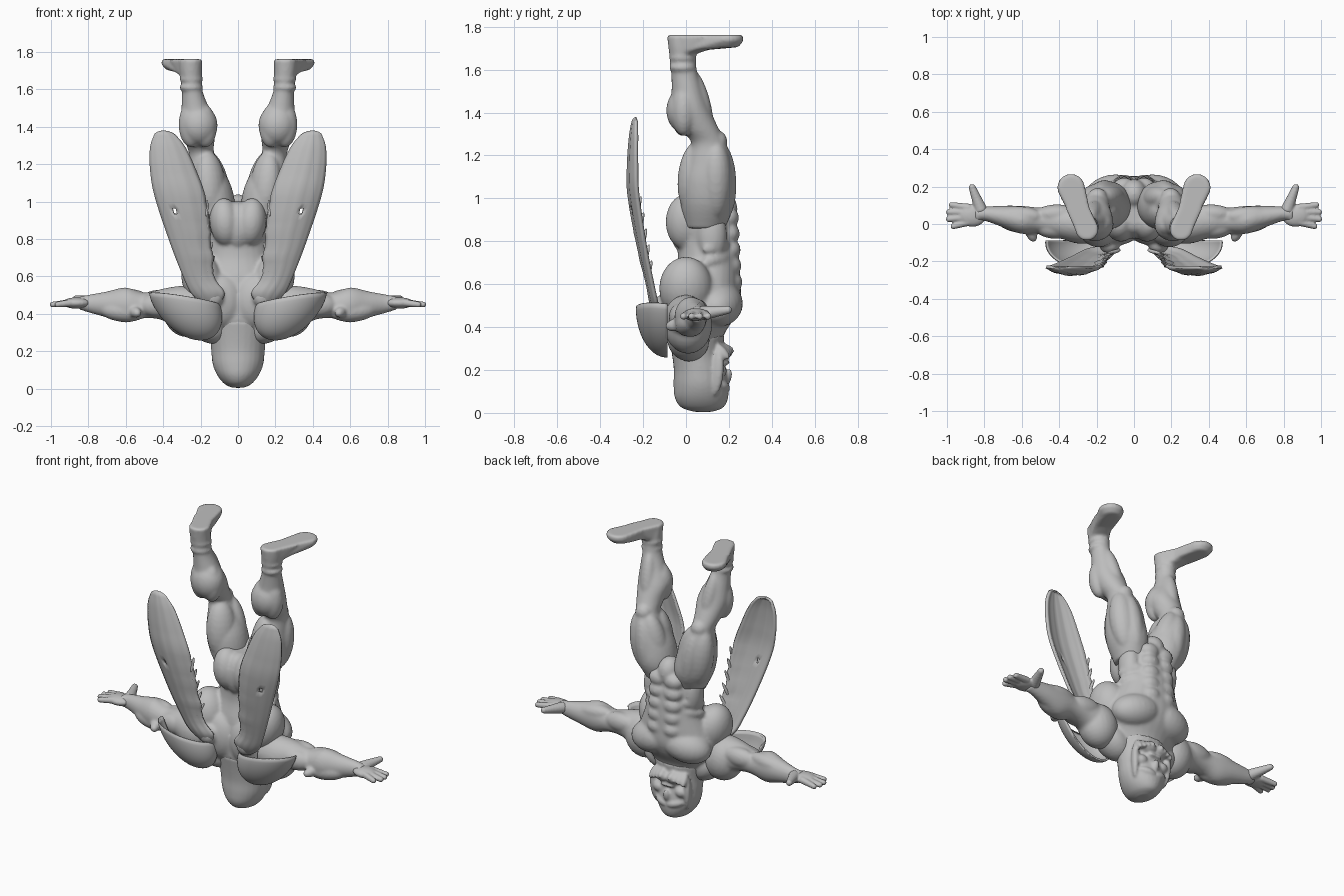
import bpy, bmesh, math, random
from mathutils import Vector, Matrix

random.seed(4)
cube = bpy.data.objects.get("Cube")
if cube:
    bpy.data.objects.remove(cube)

clay = bpy.data.materials.new("grey_clay")
clay.use_nodes = True
GREY = (0.52, 0.52, 0.52, 1)
clay.diffuse_color = GREY
clay.node_tree.nodes["Principled BSDF"].inputs["Base Color"].default_value = GREY


def ball(bm, c, r, tilt=(0, 0, 0)):
    """Ellipsoid at c with radii r, tilted in degrees about x, y, z."""
    m = Matrix.Translation(c)
    for axis, deg in zip("XYZ", tilt):
        m = m @ Matrix.Rotation(math.radians(deg), 4, axis)
    bmesh.ops.create_uvsphere(bm, u_segments=24, v_segments=16, radius=1,
                              matrix=m @ Matrix.Diagonal((*r, 1)))


def muscle(bm, a, b, w, d=None):
    """Spindle reaching from a to b, w wide and d deep."""
    a, b = Vector(a), Vector(b)
    m = Matrix.Translation((a + b) / 2) @ (b - a).to_track_quat("Z", "Y").to_matrix().to_4x4()
    bmesh.ops.create_uvsphere(bm, u_segments=20, v_segments=14, radius=1,
                              matrix=m @ Matrix.Diagonal((w, d or w, (b - a).length / 2, 1)))


def finger(bm, a, b, r, taper):
    """Row of shrinking balls from a to b."""
    for k in range(8):
        ball(bm, Vector(a).lerp(Vector(b), k / 7), [r - taper * k] * 3)


def curve_at(rows, t):
    """Catmull-Rom value of rows at parameter t."""
    i = min(int(t), len(rows) - 2)
    f = t - i
    p = [rows[min(max(i + k, 0), len(rows) - 1)] for k in (-1, 0, 1, 2)]
    return [b + f / 2 * (c - a + f * (2*a - 5*b + 4*c - d + f * (3*(b - c) + d - a)))
            for a, b, c, d in zip(*p)]


def loft(bm, rows, axis="z", n=28, steps=4):
    """Tube through rows of (x, y, z, radius 1, radius 2)."""
    rings = []
    for k in range((len(rows) - 1) * steps + 1):
        x, y, z, r1, r2 = curve_at(rows, k / steps)
        ring = []
        for j in range(n):
            c, s = math.cos(j * math.tau / n), math.sin(j * math.tau / n)
            off = (r1 * c, r2 * s, 0) if axis == "z" else (0, r1 * c, r2 * s)
            ring.append(bm.verts.new(Vector((x, y, z)) + Vector(off)))
        rings.append(ring)
    for a, b in zip(rings, rings[1:]):
        for j in range(n):
            bm.faces.new((a[j], a[(j + 1) % n], b[(j + 1) % n], b[j]))
    bm.faces.new(rings[0])
    bm.faces.new(rings[-1])


def finish(bm, name, voxel=0, mirror="after", solid=0, relax=5):
    """Turn bm into a mirrored object, fused by voxels or given a thickness."""
    bmesh.ops.recalc_face_normals(bm, faces=bm.faces[:])
    me = bpy.data.meshes.new(name)
    bm.to_mesh(me)
    bm.free()
    for p in me.polygons:
        p.use_smooth = True
    me.materials.append(clay)
    ob = bpy.data.objects.new(name, me)
    bpy.context.collection.objects.link(ob)
    if mirror == "before":
        ob.modifiers.new("mirror", "MIRROR").use_mirror_merge = False
    if voxel:
        re = ob.modifiers.new("fuse", "REMESH")
        re.mode, re.voxel_size, re.use_smooth_shade = "VOXEL", voxel, True
        sm = ob.modifiers.new("relax", "SMOOTH")
        sm.factor, sm.iterations = 0.5, relax
    if solid:
        so = ob.modifiers.new("thickness", "SOLIDIFY")
        so.thickness, so.offset = solid, 0
    if mirror == "after":
        ob.modifiers.new("mirror", "MIRROR").use_mirror_merge = False


# Torso: core, chest, back, belly and seat
bm = bmesh.new()
loft(bm, [(0, .05, .3, .13, .11), (0, .05, .37, .19, .13), (0, .075, .45, .24, .155),
          (0, .09, .52, .25, .165), (0, .095, .6, .22, .16), (0, .105, .7, .18, .145),
          (0, .1, .8, .16, .14), (0, .09, .9, .165, .13), (0, .08, 1.0, .09, .08)])
ball(bm, (.12, .16, .505), (.15, .103, .1), (0, 12, -12))
ball(bm, (.19, .0, .58), (.11, .125, .15), (0, 15, 0))
ball(bm, (.1, -.03, .47), (.13, .085, .15))
muscle(bm, (.08, .02, .26), (.27, .0, .43), .1, .085)
ball(bm, (.07, .0, .89), (.082, .095, .13), (0, 6, 0))
ball(bm, (0, .0, .87), (.08, .078, .13))
for i in range(5):
    ball(bm, (.052, .213 - .004 * i, .61 + .075 * i), (.062, .05, .05))
for i in range(4):
    muscle(bm, (.11, .2, .61 + .06 * i), (.19, .08, .58 + .06 * i), .032, .035)
muscle(bm, (.14, .12, .7), (.14, .12, .96), .055, .07)
ball(bm, (0, .16, .95), (.07, .08, .09))
ball(bm, (.13, -.11, .49), (.055, .05, .06))
finish(bm, "torso", .01, "before")

# Head: skull, brow, nose, cheeks, jaw and ragged hood edge
bm = bmesh.new()
loft(bm, [(0, .08, .005, .03, .04), (0, .076, .025, .072, .098), (0, .072, .07, .11, .124),
          (0, .07, .13, .135, .128), (0, .065, .2, .143, .122), (0, .055, .27, .15, .12),
          (0, .05, .36, .17, .13)])
ball(bm, (.045, .172, .12), (.055, .03, .025), (0, -15, -20))
ball(bm, (.075, .15, .195), (.04, .04, .035))
ball(bm, (.035, .165, .28), (.06, .05, .035))
ball(bm, (.015, .18, .235), (.035, .025, .012))
muscle(bm, (0, .175, .12), (0, .205, .205), .022)
muscle(bm, (.1, .13, .08), (.115, .15, .3), .025, .04)
for i in range(4):
    muscle(bm, (.1 - .02 * i, .14, .32), (.115 - .028 * i, .2 + .008 * i, .25 + .012 * i), .02)
finish(bm, "head", .008, "before", relax=3)

# Arms: shoulder, upper arm, forearm and elbow bump
bm = bmesh.new()
loft(bm, [(.2, .0, .44, .1, .1), (.3, .0, .43, .105, .12), (.4, .01, .45, .085, .085),
          (.5, .02, .445, .068, .068), (.6, .022, .447, .075, .094), (.7, .04, .45, .058, .07),
          (.8, .055, .455, .038, .047), (.85, .05, .458, .042, .034)], "x")
ball(bm, (.28, .01, .41), (.12, .112, .135), (0, 15, 0))
muscle(bm, (.31, .06, .475), (.53, .05, .465), .05, .06)
muscle(bm, (.31, -.03, .45), (.53, -.02, .445), .055, .065)
muscle(bm, (.49, .04, .495), (.74, .05, .47), .05)
muscle(bm, (.49, -.01, .405), (.74, .03, .425), .058)
muscle(bm, (.57, .0, .42), (.53, -.095, .4), .03)
finish(bm, "arms", .009)

# Hands: palm, four fingers and thumb
bm = bmesh.new()
ball(bm, (.865, .045, .458), (.075, .06, .03))
for i, tip in enumerate((.965, .99, .99, .975)):
    finger(bm, (.885, .01 + .026 * i, .46), (tip, -.012 + .038 * i, .45), .021, .0007)
finger(bm, (.82, .08, .465), (.865, .195, .48), .034, .0021)
finish(bm, "hands", .006, relax=3)

# Legs: thigh, knee, calf, boot cuff and foot
bm = bmesh.new()
loft(bm, [(.11, .09, .86, .08, .09), (.13, .1, .97, .115, .125), (.15, .1, 1.08, .115, .125),
          (.175, .11, 1.18, .09, .105), (.195, .105, 1.26, .068, .08), (.205, .06, 1.33, .08, .09),
          (.21, .02, 1.42, .095, .09), (.23, .005, 1.51, .072, .072),
          (.245, -.01, 1.6, .054, .06), (.252, -.02, 1.7, .06, .062), (.252, -.03, 1.755, .06, .058)])
muscle(bm, (.17, .14, .9), (.225, .14, 1.27), .075, .085)
muscle(bm, (.08, .13, .95), (.165, .15, 1.27), .065, .07)
muscle(bm, (.13, .18, .9), (.19, .17, 1.25), .06, .062)
muscle(bm, (.13, .03, .92), (.165, .06, 1.27), .09, .075)
ball(bm, (.195, .15, 1.265), (.05, .042, .05))
ball(bm, (.21, -.002, 1.41), (.101, .09, .11), (0, 6, 0))
muscle(bm, (.17, -.015, 1.29), (.2, -.01, 1.53), .06, .07)
muscle(bm, (.25, -.01, 1.29), (.245, -.01, 1.54), .06, .07)
muscle(bm, (.2, .11, 1.28), (.235, .03, 1.6), .045)
for z in (1.61, 1.655):
    ball(bm, (.25, -.015, z), (.063, .064, .03))
for outline in (((.25, -.03, 1.762, .06), (.25, -.02, 1.67, .056), (.31, .1, 1.762, .058),
                 (.3, .085, 1.7, .045)),
                ((.28, .04, 1.762, .05), (.28, .03, 1.69, .05), (.337, .195, 1.762, .07),
                 (.337, .195, 1.735, .074), (.33, .19, 1.705, .055))):
    foot = [bm.verts.new((x + r * math.cos(a), y + r * math.sin(a), z))
            for x, y, z, r in outline for a in (j * math.tau / 20 for j in range(20))]
    hull = bmesh.ops.convex_hull(bm, input=foot)
    bmesh.ops.delete(bm, context="VERTS",
                     geom=[v for v in hull["geom_interior"] if isinstance(v, bmesh.types.BMVert)])
finish(bm, "legs", .009)

# Wings: long cupped blades with a worn inner edge and a small hole
bm = bmesh.new()
BLADE = [(.45, .12, .17, -.13), (.51, .075, .245, -.145), (.6, .13, .29, -.165),
         (.78, .135, .36, -.2), (1.02, .176, .44, -.235), (1.16, .225, .466, -.24),
         (1.28, .28, .468, -.24), (1.345, .33, .45, -.24), (1.365, .36, .435, -.24),
         (1.373, .395, .402, -.24)]
COLS, ROWS = 14, 72
grid = []
for i in range(ROWS + 1):
    z, inner, outer, y = curve_at(BLADE, i * (len(BLADE) - 1) / ROWS)
    if .6 < z < 1.0:
        inner += random.uniform(0, .018)
    grid.append([])
    for j in range(COLS + 1):
        u = j / COLS
        bulge = (outer - inner) * (.15 * (1 - (2 * u - 1) ** 2) + .008 * math.sin(u * 25))
        grid[-1].append(bm.verts.new((inner + (outer - inner) * u, y + .01 - bulge, z)))
for a, b in zip(grid, grid[1:]):
    for j in range(COLS):
        bm.faces.new((a[j], a[j + 1], b[j + 1], b[j]))
hole = min(bm.faces, key=lambda f: (f.calc_center_median().xz - Vector((.335, .95))).length)
bmesh.ops.delete(bm, geom=[hole], context="FACES_ONLY")
finish(bm, "wings", solid=.016)

# Barbs along the worn wing edge
bm = bmesh.new()
for i in range(5):
    z = .62 + .075 * i
    muscle(bm, (.17, -.18 - .05 * i / 4, z), (.125 + .01 * i, -.16 - .05 * i / 4, z + .09), .009)
finish(bm, "wing_barbs")

# Wing cases: hollow quarter shells below the wings
bm = bmesh.new()
bmesh.ops.create_uvsphere(bm, u_segments=48, v_segments=32, radius=1)
for co, no in (((0, 0, 0), (0, 0, 1)), ((0, .1, 0), (0, 1, 0))):
    bmesh.ops.bisect_plane(bm, geom=bm.verts[:] + bm.edges[:] + bm.faces[:], plane_co=co,
                           plane_no=no, clear_outer=True)
for v in bm.verts:
    x, y, z = v.co
    v.co = (.285 + .185 * x + .06 * z, -.1 + .128 * y, .475 + .208 * z + .03 * x - .015 * y)
finish(bm, "wing_cases", solid=.012)
